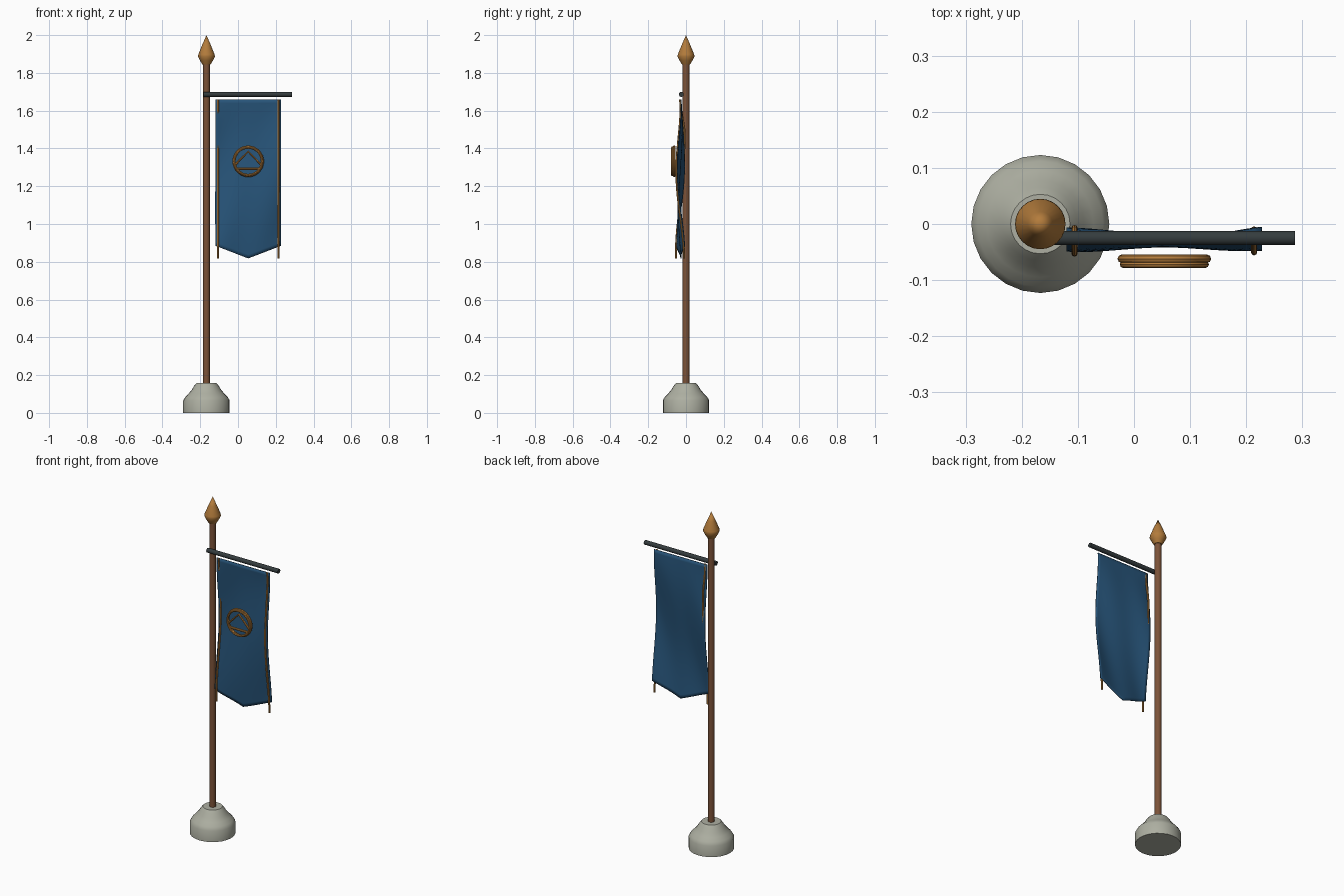
import bpy, bmesh, math
from mathutils import Vector

if "Cube" in bpy.data.objects:
    bpy.data.objects.remove(bpy.data.objects["Cube"])


def mat(name, rgb):
    m = bpy.data.materials.new(name)
    m.diffuse_color = (*rgb, 1)
    m.use_nodes = True
    m.node_tree.nodes["Principled BSDF"].inputs["Base Color"].default_value = m.diffuse_color
    return m


WOOD = mat("brown wood", (0.20, 0.085, 0.04))
STONE = mat("grey stone", (0.42, 0.43, 0.36))
GOLD = mat("bronze gold", (0.45, 0.20, 0.045))
IRON = mat("dark iron", (0.035, 0.045, 0.048))
CLOTH = mat("blue cloth", (0.02, 0.088, 0.19))
POLE_X = -0.167


def finish(bm, name, material, angle=40):
    bmesh.ops.recalc_face_normals(bm, faces=bm.faces)
    me = bpy.data.meshes.new(name)
    bm.to_mesh(me)
    bm.free()
    me.materials.append(material)
    ob = bpy.data.objects.new(name, me)
    bpy.context.collection.objects.link(ob)
    bpy.ops.object.select_all(action='DESELECT')
    ob.select_set(True)
    bpy.context.view_layer.objects.active = ob
    bpy.ops.object.shade_smooth_by_angle(angle=math.radians(angle))
    return ob


def lathe(name, profile, material, sides, angle=40):
    bm = bmesh.new()
    vs = [bm.verts.new((r, 0, z)) for r, z in profile]
    es = [bm.edges.new(p) for p in zip(vs, vs[1:])]
    bmesh.ops.spin(bm, geom=vs + es, cent=(0, 0, 0), axis=(0, 0, 1),
                   angle=math.tau, steps=sides)
    bmesh.ops.remove_doubles(bm, verts=bm.verts, dist=1e-5)
    bmesh.ops.translate(bm, verts=bm.verts, vec=(POLE_X, 0, 0))
    return finish(bm, name, material, angle)


def tube(name, pts, radius, material, sides=10, closed=False):
    """Round bar swept along a path, its rings kept square to the path."""
    bm = bmesh.new()
    pts = [Vector(p) for p in pts]
    n = len(pts)
    rings = []
    for i, p in enumerate(pts):
        a = pts[(i - 1) % n] if closed else pts[max(i - 1, 0)]
        b = pts[(i + 1) % n] if closed else pts[min(i + 1, n - 1)]
        d = (b - a).normalized()
        ref = Vector((0, 1, 0)) if abs(d.y) < 0.9 else Vector((1, 0, 0))
        s = d.cross(ref).normalized()
        t = s.cross(d)
        rings.append([bm.verts.new(p + radius * (s * math.cos(k * math.tau / sides)
                                                 + t * math.sin(k * math.tau / sides)))
                      for k in range(sides)])
    for i in range(n if closed else n - 1):
        r0, r1 = rings[i], rings[(i + 1) % n]
        for k in range(sides):
            j = (k + 1) % sides
            bm.faces.new((r0[k], r0[j], r1[j], r1[k]))
    if not closed:
        bm.faces.new(rings[0])
        bm.faces.new(rings[-1])
    return finish(bm, name, material)


# Stone base, pole and spear-shaped finial
lathe("stone_base", [(0, 0), (0.123, 0), (0.123, 0.066), (0.112, 0.085), (0.095, 0.102),
                     (0.078, 0.122), (0.066, 0.142), (0.053, 0.158), (0, 0.158)], STONE, 24)
lathe("pole", [(0, 0.14), (0.018, 0.14), (0.018, 1.86), (0, 1.86)], WOOD, 16)
lathe("finial", [(0, 1.845), (0.022, 1.845), (0.034, 1.865), (0.045, 1.887),
                 (0.043, 1.898), (0.022, 1.95), (0, 2.0)], GOLD, 24)

# Crossbar
tube("crossbar", [(-0.183, -0.025, 1.686), (0.287, -0.025, 1.686)], 0.013, IRON, 14)

# Hanging cloth with rolling folds and a pointed lower edge
X0, X1, TOP = -0.12, 0.228, 1.66


def fold(x, z):
    u, t = (x - X0) / (X1 - X0), (TOP - z) / 0.84
    amp = 0.022 * (1 - math.exp(-5 * t))
    phase = math.pi * (t - 0.4) / 0.6
    return -0.027 + amp * (0.8 * math.cos(math.pi * u + phase)
                           + 0.2 * math.cos(3 * math.pi * u + phase))


NX, NZ = 24, 40
bm = bmesh.new()
grid = []
for i in range(NX + 1):
    x = X0 + (X1 - X0) * i / NX
    low = 0.818 + 0.067 * abs(2 * i / NX - 1)
    zs = [TOP + (low - TOP) * j / NZ for j in range(NZ + 1)]
    grid.append([bm.verts.new((x, fold(x, z), z)) for z in zs])
for i in range(NX):
    for j in range(NZ):
        bm.faces.new((grid[i][j], grid[i + 1][j], grid[i + 1][j + 1], grid[i][j + 1]))
cloth = finish(bm, "banner_cloth", CLOTH)
sol = cloth.modifiers.new("thickness", 'SOLIDIFY')
sol.thickness = 0.004
sol.offset = 0

# Side cords, the left one slipping behind the cloth near the top
for name, x, slip in (("left_cord", -0.106, 0.014), ("right_cord", 0.214, 0)):
    path = []
    for k in range(29):
        z = 1.66 - 0.842 * k / 28
        back = slip * math.exp(-((z - 1.5) / 0.1) ** 2)
        path.append((x, fold(x, z) - 0.004 + back, z))
    tube(name, path, 0.0055, GOLD, 8)

# Emblem: ring, chevron and bar standing in front of the cloth
CX, CZ = 0.054, 1.332


def ring(name, radius, y, thick):
    tube(name, [(CX + radius * math.cos(a * math.tau / 32), y,
                 CZ + radius * math.sin(a * math.tau / 32)) for a in range(32)],
         thick, GOLD, 8, True)


ring("emblem_ring_back", 0.076, -0.062, 0.0075)
ring("emblem_ring_front", 0.073, -0.072, 0.0065)
tube("emblem_chevron", [(CX - 0.068, -0.069, CZ - 0.018), (CX, -0.069, CZ + 0.052),
                        (CX + 0.068, -0.069, CZ - 0.018)], 0.006, GOLD, 8)
tube("emblem_bar", [(CX - 0.066, -0.069, CZ - 0.039), (CX + 0.066, -0.069, CZ - 0.039)],
     0.007, GOLD, 8)
